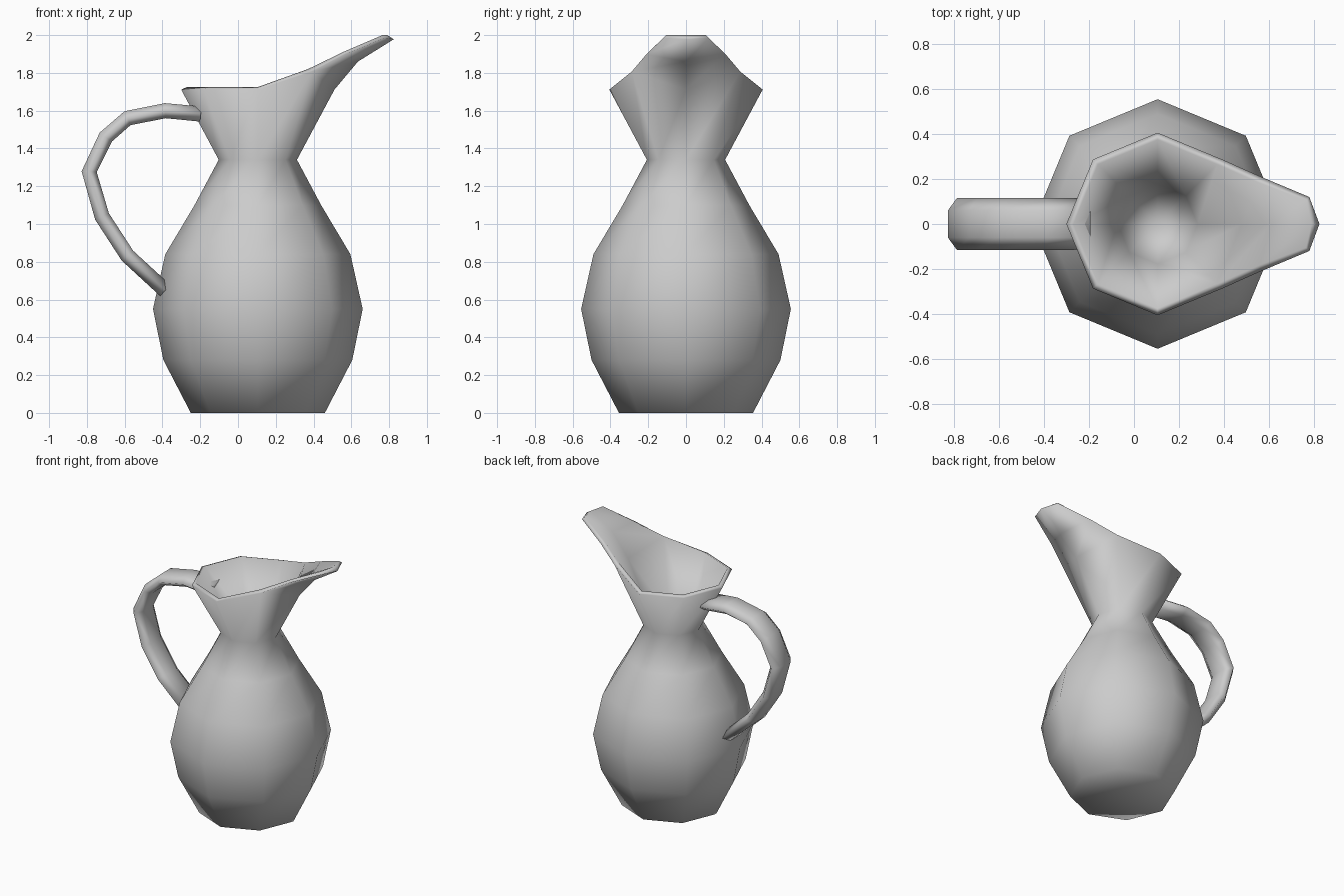
import bpy, bmesh
from math import cos, sin, pi
from mathutils import Vector

cube = bpy.data.objects.get("Cube")
if cube:
    bpy.data.objects.remove(cube)

clay = bpy.data.materials.new("grey_clay")
clay.use_nodes = True
colour = (0.6, 0.6, 0.6, 1)
clay.diffuse_color = colour
clay.node_tree.nodes["Principled BSDF"].inputs["Base Color"].default_value = colour

CX, SIDES = 0.105, 8


def finish(bm, name):
    bmesh.ops.recalc_face_normals(bm, faces=bm.faces)
    for f in bm.faces:
        f.smooth = True
    mesh = bpy.data.meshes.new(name)
    bm.to_mesh(mesh)
    bm.free()
    mesh.materials.append(clay)
    ob = bpy.data.objects.new(name, mesh)
    bpy.context.collection.objects.link(ob)


def bridge(bm, a, b, closed=True):
    n = len(a)
    for i in range(n if closed else n - 1):
        j = (i + 1) % n
        bm.faces.new((a[i], a[j], b[j], b[i]))


def fan(bm, ring, z):
    tip = bm.verts.new((CX, 0, z))
    for i in range(len(ring)):
        bm.faces.new((tip, ring[i - 1], ring[i]))


def shell(bm, profile, front_z, spout):
    """Stack octagonal rings, then draw the front of the rim out into a spout.
    Returns the lowest ring and the loop of vertices along the lip."""
    rings = []
    for z, r in profile:
        angles = [2 * pi * i / SIDES for i in range(SIDES)]
        rings.append([bm.verts.new((CX + r * cos(a), r * sin(a), z)) for a in angles])
    for low, high in zip(rings, rings[1:]):
        bridge(bm, low, high)
    rim = rings[-1]
    rim[1].co.z = rim[-1].co.z = front_z
    rows = [[rim[-1], rim[0], rim[1]]]
    for (sx, sy, sz), (mx, mz) in spout:
        rows.append([bm.verts.new(p) for p in ((sx, -sy, sz), (mx, 0, mz), (sx, sy, sz))])
        bridge(bm, rows[-2], rows[-1], closed=False)
    near, tip = rows[1], rows[2]
    return rings[0], rim[1:] + [near[0]] + tip + [near[2]]


# Jug body: outer skin with flat base, inner funnel, and the lip joining them
bm = bmesh.new()
base, outer_lip = shell(
    bm,
    [(0, 0.355), (0.28, 0.5), (0.55, 0.555), (0.84, 0.49),
     (1.1, 0.335), (1.34, 0.207), (1.712, 0.406)],
    1.807,
    [((0.565, 0.21, 1.898), (0.635, 1.86)), ((0.78, 0.12, 1.985), (0.825, 1.978))])
neck, inner_lip = shell(
    bm,
    [(1.34, 0.178), (1.725, 0.375)],
    1.82,
    [((0.56, 0.182, 1.912), (0.61, 1.89)), ((0.765, 0.105, 2.0), (0.79, 2.0))])
bridge(bm, outer_lip, inner_lip)
fan(bm, base, 0)
fan(bm, neck, 0.7)
finish(bm, "jug_body")

# Handle: flat hexagonal section swept along a curved path
path = [Vector((x, 0, z)) for x, z in
        [(-0.197, 1.582), (-0.385, 1.6), (-0.585, 1.56), (-0.7, 1.46),
         (-0.788, 1.277), (-0.72, 1.04), (-0.585, 0.832), (-0.385, 0.648)]]
section = [(0.115, 0), (0.06, 0.04), (-0.06, 0.04),
           (-0.115, 0), (-0.06, -0.04), (0.06, -0.04)]
bm = bmesh.new()
loops = []
for i, p in enumerate(path):
    ahead = path[min(i + 1, len(path) - 1)]
    behind = path[max(i - 1, 0)]
    t = (ahead - behind).normalized()
    side = Vector((t.z, 0, -t.x))
    loops.append([bm.verts.new(p + Vector((0, w, 0)) + side * h) for w, h in section])
for a, b in zip(loops, loops[1:]):
    bridge(bm, a, b)
for end in (loops[0], loops[-1]):
    bm.faces.new(end)
finish(bm, "handle")
